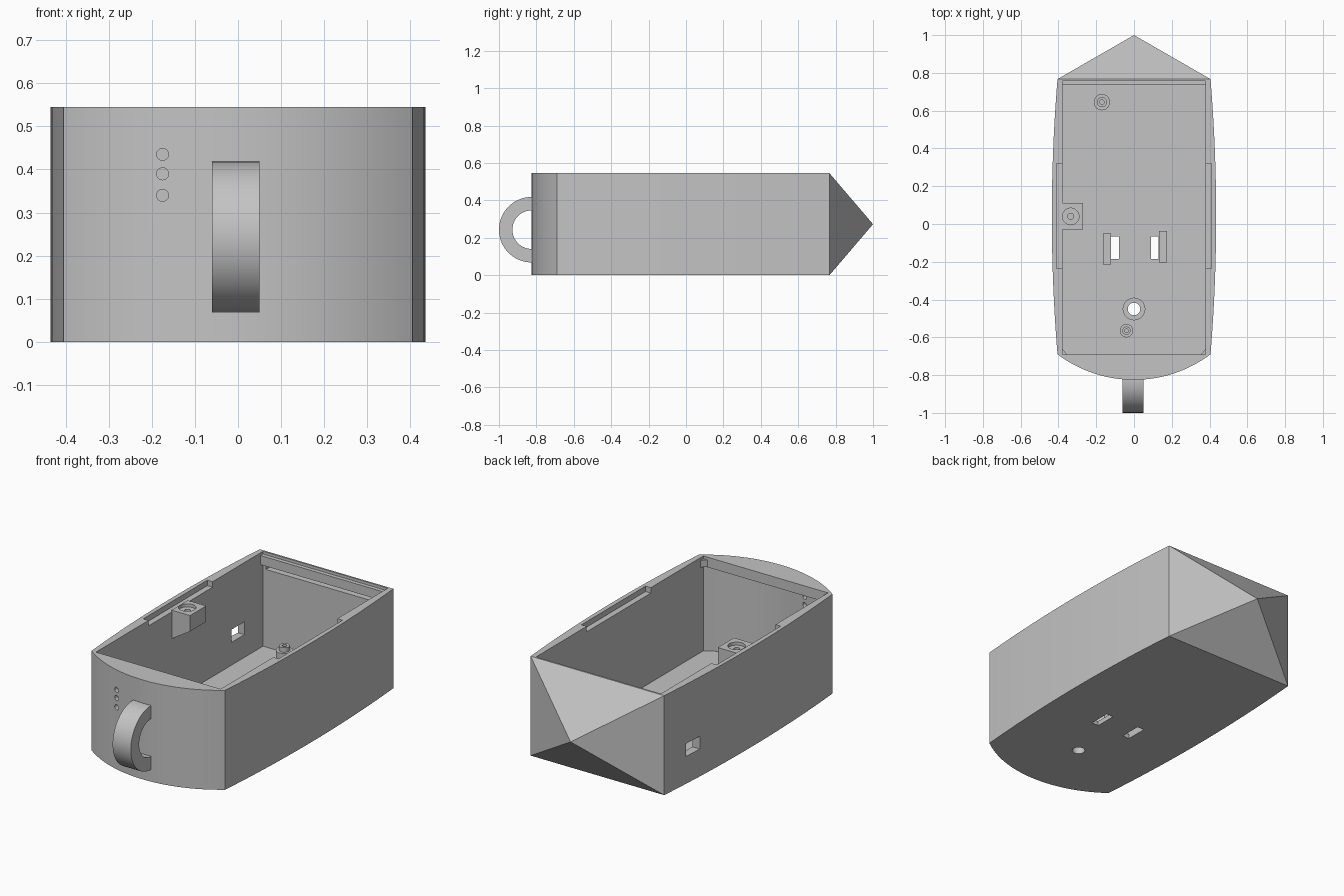
import bpy, bmesh, math

old = bpy.data.objects.get("Cube")
if old:
    bpy.data.objects.remove(old, do_unlink=True)

grey = bpy.data.materials.new("plain_grey")
grey.use_nodes = True
COLOUR = (0.55, 0.55, 0.55, 1)
grey.diffuse_color = COLOUR
grey.node_tree.nodes["Principled BSDF"].inputs["Base Color"].default_value = COLOUR

H = 0.545        # body height
FLOOR = 0.025    # floor thickness
BACK = 0.767     # plane where the pointed end starts
FRONT = -0.69    # corners where the bowed front starts


def finish(name, bm):
    bmesh.ops.recalc_face_normals(bm, faces=bm.faces)
    mesh = bpy.data.meshes.new(name)
    bm.to_mesh(mesh)
    bm.free()
    mesh.materials.append(grey)
    ob = bpy.data.objects.new(name, mesh)
    bpy.context.collection.objects.link(ob)
    return ob


def prism(name, pts, lo, hi, axis="z"):
    """Extrude a closed 2D outline along an axis."""
    place = {"x": lambda a, b, t: (t, a, b),
             "y": lambda a, b, t: (a, t, b),
             "z": lambda a, b, t: (a, b, t)}[axis]
    bm = bmesh.new()
    low, top = ([bm.verts.new(place(a, b, t)) for a, b in pts] for t in (lo, hi))
    bm.faces.new(low)
    bm.faces.new(top)
    for i in range(len(pts)):
        j = (i + 1) % len(pts)
        bm.faces.new((low[i], low[j], top[j], top[i]))
    return finish(name, bm)


def box(name, x0, x1, y0, y1, z0, z1):
    return prism(name, [(x0, y0), (x1, y0), (x1, y1), (x0, y1)], z0, z1)


def circle(cx, cy, r, n=32):
    return [(cx + r * math.cos(math.tau * i / n), cy + r * math.sin(math.tau * i / n))
            for i in range(n)]


def lathe(name, profile, x, y, n=32):
    """Spin a closed (radius, height) outline round a vertical axis."""
    bm = bmesh.new()
    rings = [[bm.verts.new((a, b, z)) for a, b in circle(x, y, r, n)] for r, z in profile]
    for k, ring in enumerate(rings):
        nxt = rings[(k + 1) % len(rings)]
        for i in range(n):
            j = (i + 1) % n
            bm.faces.new((ring[i], ring[j], nxt[j], nxt[i]))
    return finish(name, bm)


def cut(target, cutter):
    cutter.hide_render = True
    mod = target.modifiers.new("cut", "BOOLEAN")
    mod.operation = "DIFFERENCE"
    mod.solver = "EXACT"
    mod.object = cutter
    bpy.context.view_layer.objects.active = target
    bpy.ops.object.modifier_apply(modifier=mod.name)
    bpy.data.objects.remove(cutter, do_unlink=True)


def front_arc(half, depth, n=32):
    """Circular bow across the front, from -x to +x."""
    r = (half * half + depth * depth) / (2 * depth)
    a = math.asin(half / r)
    return [(r * math.sin(-a + 2 * a * i / n),
             FRONT - depth + r - r * math.cos(-a + 2 * a * i / n)) for i in range(n + 1)]


# Body: bowed sides, bowed front and a four-sided pointed back
mid, half_len = (BACK + FRONT) / 2, (BACK - FRONT) / 2
side = [0.405 + 0.03 * (1 - (-1 + i / 12) ** 2) for i in range(25)]
ys = [mid + half_len * (-1 + i / 12) for i in range(25)]
outline = front_arc(0.405, 0.135)
outline += list(zip(side, ys))[1:]
outline += [(-x, y) for x, y in reversed(list(zip(side, ys))[1:])]
bm = bmesh.new()
low = [bm.verts.new((x, y, 0)) for x, y in outline]
top = [bm.verts.new((x, y, H)) for x, y in outline]
tip = bm.verts.new((0, 1, H / 2))
bm.faces.new(low)
bm.faces.new(top)
for i in range(len(outline)):
    j = (i + 1) % len(outline)
    quad = (low[i], low[j], top[j], top[i])
    if min(outline[i][1], outline[j][1]) > BACK - 0.001:
        for k in range(4):
            bm.faces.new((quad[k], quad[(k + 1) % 4], tip))
    else:
        bm.faces.new(quad)
body = finish("body", bm)

# Cavity with a curved front under the cap, then the straight top opening
WALL = 0.378
cavity = front_arc(WALL, 0.11) + [(WALL, BACK - 0.01), (-WALL, BACK - 0.01)]
cut(body, prism("cavity_cutter", cavity, FLOOR, 0.49))
cut(body, box("opening_cutter", -WALL, WALL, FRONT, BACK - 0.01, 0.4, 0.7))

# Rim notches, back slot and side window
for s in (-1, 1):
    cut(body, box("notch_cutter", *sorted((s * 0.36, s * 0.41)), -0.235, 0.32, 0.515, 0.7))
cut(body, box("slot_cutter", -0.36, 0.36, 0.7, 0.79, 0.45, 0.475))
cut(body, box("window_cutter", -0.5, -0.3, 0.485, 0.595, 0.15, 0.22))

# Indicator holes in the front
for z in (0.34, 0.39, 0.435):
    cut(body, prism("indicator_cutter", circle(-0.175, z, 0.014, 20), -0.9, -0.68, "y"))

# Floor openings
for x in (-0.1, 0.11):
    cut(body, box("floor_slot_cutter", x - 0.021, x + 0.021, -0.185, -0.065, -0.1, 0.1))
cut(body, prism("floor_hole_cutter", circle(0, -0.45, 0.033), -0.1, 0.1))

# Lid ledge and corner tabs
parts = [body, box("back_ledge", -0.385, 0.385, 0.735, 0.762, 0.48, 0.53)]
for s, name in ((1, "left_corner_tab"), (-1, "right_corner_tab")):
    parts.append(prism(name, [(s * 0.382, -0.694), (s * 0.35, -0.694), (s * 0.382, -0.66)],
                       0.492, 0.53))

# Screw block on the right wall, with a sloped underside
block = prism("screw_block", [(-0.382, 0.365), (-0.27, 0.435), (-0.27, 0.522), (-0.382, 0.522)],
              -0.03, 0.11, "y")
cut(block, prism("recess_cutter", circle(-0.335, 0.04, 0.044), 0.505, 0.6))
cut(block, prism("screw_cutter", circle(-0.335, 0.04, 0.016), 0.45, 0.6))
parts.append(block)

# Floor bosses and upright plates
base = FLOOR - 0.003
for name, x, y, r, height in (("back_boss", -0.17, 0.645, 0.043, 0.127),
                              ("front_boss", -0.04, -0.565, 0.035, 0.1)):
    parts.append(lathe(name, [(r, base), (r, height - 0.025), (r * 0.62, height - 0.025),
                              (r * 0.62, height), (r * 0.28, height), (r * 0.28, base)], x, y))
parts.append(lathe("hole_collar", [(0.06, base), (0.06, 0.06), (0.033, 0.06), (0.033, base)],
                   0, -0.45))
parts.append(box("right_plate", -0.165, -0.123, -0.215, -0.05, base, 0.09))
parts.append(box("left_plate", 0.132, 0.175, -0.205, -0.037, base, 0.09))

# Half-ring handle on the front
ring = [(r, math.pi * (0.5 + (i if r > 0.15 else 32 - i) / 32))
        for r in (0.175, 0.103) for i in range(33)]
profile = [(-0.825 + r * math.cos(a), 0.243 + r * math.sin(a)) for r, a in ring]
profile = [(-0.815, profile[0][1])] + profile[:33] + [(-0.815, profile[32][1]),
           (-0.815, profile[33][1])] + profile[33:] + [(-0.815, profile[-1][1])]
parts.append(prism("handle", profile, -0.06, 0.05, "x"))

# Smooth the curves and keep hard edges
bpy.ops.object.select_all(action="DESELECT")
for ob in parts:
    ob.select_set(True)
bpy.context.view_layer.objects.active = body
bpy.ops.object.shade_smooth_by_angle(angle=math.radians(25))
